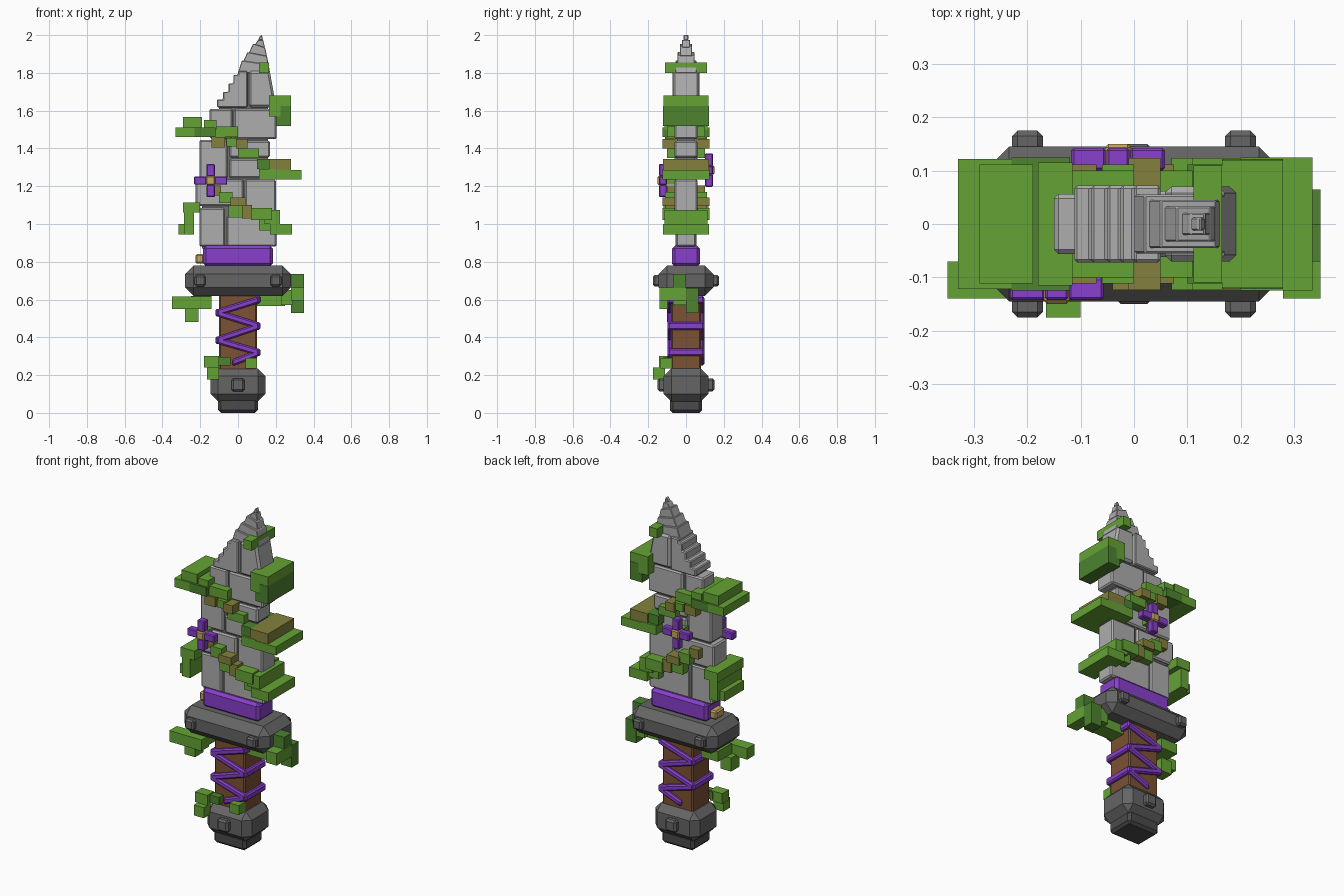
import bpy, bmesh, math


def material(name, r, g, b):
    m = bpy.data.materials.new(name)
    m.diffuse_color = (r, g, b, 1)
    return m


STONE = material("stone", .42, .42, .42)
MORTAR = material("mortar", .16, .16, .16)
IRON = material("iron", .13, .13, .13)
DARK = material("dark_iron", .07, .07, .07)
WOOD = material("wood", .2, .085, .035)
PURPLE = material("purple", .25, .05, .6)
GOLD = material("gold", .55, .38, .12)
GREENS = {"g": material("leaf", .13, .37, .035),
          "d": material("dark_leaf", .075, .23, .03),
          "b": material("olive_leaf", .23, .22, .045)}


def prism(name, pts, y0, y1, mat, bevel=0):
    """Extrude an (x, z) outline from y0 to y1."""
    bm = bmesh.new()
    face = bm.faces.new([bm.verts.new((x, y0, z)) for x, z in pts])
    ext = bmesh.ops.extrude_face_region(bm, geom=[face])
    for v in ext["geom"]:
        if isinstance(v, bmesh.types.BMVert):
            v.co.y = y1
    bmesh.ops.recalc_face_normals(bm, faces=bm.faces)
    me = bpy.data.meshes.new(name)
    bm.to_mesh(me)
    bm.free()
    me.materials.append(mat)
    ob = bpy.data.objects.new(name, me)
    bpy.context.collection.objects.link(ob)
    if bevel:
        mod = ob.modifiers.new("chamfer", "BEVEL")
        mod.width, mod.segments, mod.limit_method = bevel, 1, "ANGLE"
    return ob


def box(name, x0, x1, y0, y1, z0, z1, mat, bevel=0):
    return prism(name, [(x0, z0), (x1, z0), (x1, z1), (x0, z1)], y0, y1, mat, bevel)


# Pommel, handle, guard and collar
box("pommel_cap", -.105, .105, -.085, .085, 0, .08, DARK, .015)
box("pommel", -.145, .145, -.118, .118, .06, .235, IRON, .04)
box("handle", -.1, .1, -.08, .08, .22, .64, WOOD, .008)
box("guard", -.28, .28, -.145, .145, .62, .78, IRON, .045)
box("collar", -.185, .185, -.075, .075, .775, .885, PURPLE, .016)
box("collar_clasp", -.225, -.18, -.04, .04, .79, .84, GOLD, .008)
for s in (-1, 1):
    box("pommel_stud", -.035, .035, s * .11, s * .15, .113, .183, IRON, .01)
    for x in (-.2, .2):
        box("guard_stud", x - .029, x + .029, s * .135, s * .175, .67, .73, IRON, .01)

# Zigzag binding around the handle
levels = [.6, .53, .46, .385, .32]
for s in (-1, 1):
    for i, (za, zb) in enumerate(zip(levels, levels[1:] + [.265])):
        xa = .112 if i % 2 == 0 else -.112
        xb = -xa if i < 4 else -.03
        prism("binding", [(xa, za - .018), (xb, zb - .018), (xb, zb + .018), (xa, za + .018)],
              s * .07, s * .097, PURPLE, .008)
for i, z in enumerate(levels):
    a = 1 if i % 2 == 0 else -1
    box("binding_side", a * .09, a * .12, -.095, .095, z - .02, z + .02, PURPLE, .008)

# Blade: dark core with stone bricks standing proud of it
prism("blade_core", [(-.19, .87), (.16, .87), (.16, 1.62), (.14, 1.84), (.02, 1.82),
                     (-.1, 1.62), (-.13, 1.45), (-.19, 1.3)], -.048, .048, MORTAR)
bricks = [  # x0, x1, z0, z1, half depth
    (-.205, -.07, .88, 1.085, .055), (-.06, .205, .88, 1.045, .053),
    (-.225, .03, 1.095, 1.235, .062), (.038, .2, 1.055, 1.235, .06),
    (-.205, -.055, 1.243, 1.445, .06), (-.045, .17, 1.353, 1.44, .062),
    (-.045, .205, 1.243, 1.345, .06),
    (-.15, -.03, 1.453, 1.61, .056), (-.02, .205, 1.45, 1.61, .062)]
for x0, x1, z0, z1, d in bricks:
    box("blade_brick", x0, x1, -d, d, z0, z1, STONE, .008)
prism("stepped_brick", [(.05, 1.618), (.05, 1.81), (0, 1.81), (0, 1.79), (-.025, 1.79), (-.025, 1.745),
                        (-.05, 1.745), (-.05, 1.7), (-.08, 1.7), (-.08, 1.66), (-.112, 1.66),
                        (-.112, 1.618)], -.072, .072, STONE, .005)
prism("edge_brick", [(.058, 1.618), (.203, 1.618), (.168, 1.81), (.058, 1.81)], -.07, .07, STONE, .012)
# Tip in ever thinner slanted layers
tip = [(.0, .17, 1.8, .055), (.02, .162, 1.845, .045), (.05, .153, 1.89, .033),
       (.08, .143, 1.935, .021), (.106, .133, 1.975, .012)]
for (x0, x1, z, d), (u0, u1, w, _) in zip(tip, tip[1:] + [(.12, .126, 2.0, 0)]):
    prism("blade_tip", [(x0, z), (x1, z), (u1, w), (u0, w + (.02 if w < 1.95 else 0))],
          -d, d, STONE, .003)

# Vines crossing both broad faces: x0, x1, z0, z1, shade
face_vines = [
    (-.15, -.09, 1.15, 1.205, "b"), (-.1, -.03, 1.11, 1.17, "g"), (-.04, .04, 1.095, 1.14, "b"),
    (-.05, .03, 1.035, 1.1, "g"), (.02, .075, 1.03, 1.1, "b"), (.07, .18, 1.02, 1.085, "g"),
    (.11, .2, .965, 1.025, "g"), (-.06, .0, 1.41, 1.455, "g"), (-.01, .05, 1.4, 1.45, "b"),
    (0, .11, 1.35, 1.4, "g"), (.1, .18, 1.29, 1.345, "d"), (.11, .2, 1.235, 1.29, "g"),
    (-.12, 0, 1.46, 1.515, "g"), (-.14, -.07, 1.405, 1.46, "b")]
for s in (-1, 1):
    for i, (x0, x1, z0, z1, c) in enumerate(face_vines):
        box("face_vine", x0, x1, s * .045, s * (.1 + .012 * (i % 3)), z0, z1, GREENS[c])

# Vines wrapped over the blade edges: x0, x1, z0, z1, half depth, shade
edge_vines = [
    (.17, .285, .945, 1.0, .122, "g"), (.14, .222, 1.0, 1.075, .115, "g"),
    (.165, .28, 1.285, 1.345, .122, "b"), (.2, .335, 1.235, 1.285, .125, "g"),
    (.165, .225, 1.57, 1.68, .12, "g"), (.225, .28, 1.625, 1.68, .12, "g"),
    (.225, .28, 1.57, 1.625, .122, "d"), (.2, .28, 1.52, 1.57, .122, "d"),
    (.112, .165, 1.8, 1.855, .11, "g"),
    (-.33, -.23, 1.46, 1.512, .122, "g"), (-.29, -.19, 1.512, 1.567, .112, "g"),
    (-.23, -.12, 1.46, 1.512, .125, "d"), (-.18, -.115, 1.5, 1.55, .115, "g"),
    (-.315, -.275, .945, 1.0, .09, "g"), (-.285, -.232, .945, 1.06, .115, "g"),
    (-.29, -.2, 1.06, 1.115, .12, "g")]
for x0, x1, z0, z1, d, c in edge_vines:
    box("edge_vine", x0, x1, -d, d, z0, z1, GREENS[c])

# Leaves hanging from the guard and around the pommel
hanging = [  # x0, x1, y0, y1, z0, z1, shade
    (-.35, -.14, -.14, -.07, .55, .615, "g"), (-.28, -.21, -.1, -.02, .48, .56, "g"),
    (-.25, -.14, -.07, .06, .56, .62, "g"),
    (.28, .35, -.07, 0, .66, .735, "d"), (.28, .35, -.14, 0, .595, .665, "g"),
    (.28, .35, 0, .065, .53, .66, "d"), (.23, .29, -.07, .06, .57, .65, "g"),
    (.1, .25, -.06, .03, .565, .625, "g"),
    (-.18, -.1, -.142, -.08, .24, .3, "g"), (-.165, -.1, -.175, -.112, .178, .24, "g"),
    (-.12, -.04, -.12, -.075, .25, .295, "d"), (.04, .1, -.135, -.075, .235, .29, "g")]
for *dims, c in hanging:
    box("hanging_leaf", *dims, GREENS[c])

# Flowers, one on each face
for s, cx, cz in ((-1, -.145, 1.23), (1, -.03, 1.285)):
    for k in range(4):
        a = k * math.pi / 2
        px, pz = cx + .055 * math.cos(a), cz + .055 * math.sin(a)
        wx, wz = (.033, .022) if k % 2 == 0 else (.022, .033)
        box("petal", px - wx, px + wx, s * .1, s * .143, pz - wz, pz + wz, PURPLE, .005)
    box("flower_stem", cx - .02, cx + .02, s * .05, s * .12, cz - .02, cz + .02, GREENS["g"])
    box("flower_heart", cx - .024, cx + .024, s * .1, s * .15, cz - .024, cz + .024, GOLD, .006)
